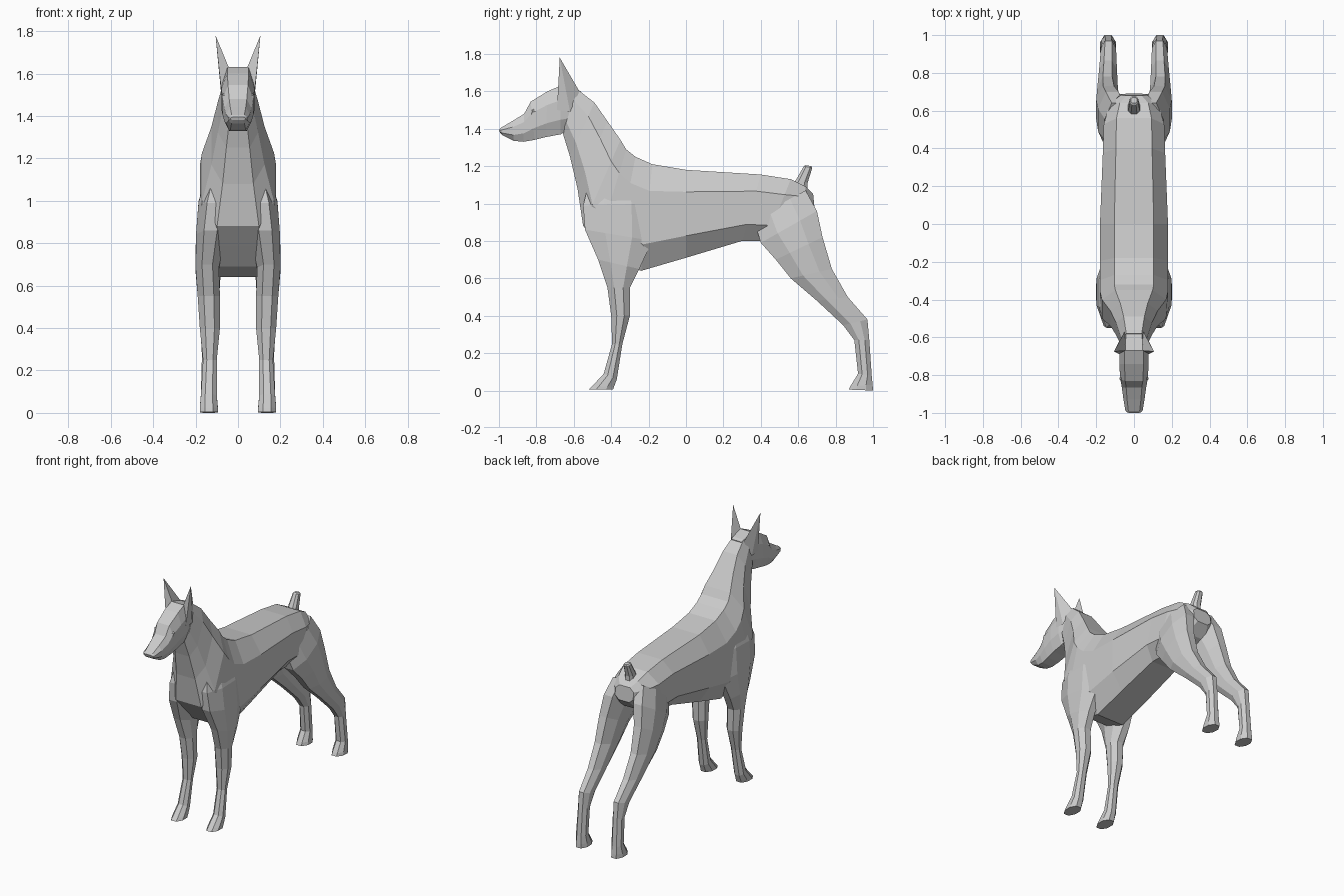
import bpy
import bmesh

default_cube = bpy.data.objects.get("Cube")
if default_cube:
    bpy.data.objects.remove(default_cube, do_unlink=True)

CENTI = 0.01  # all part sizes below are given in hundredths of a unit

# Single coat colour
coat = bpy.data.materials.new("coat_grey")
coat.use_nodes = True
coat_colour = (0.6, 0.6, 0.6, 1)
coat.diffuse_color = coat_colour
coat.node_tree.nodes["Principled BSDF"].inputs["Base Color"].default_value = coat_colour


def finish(name, mesh_builder, mirrored=False):
    """Turn a bmesh into a flat shaded object, optionally mirrored across the body."""
    bmesh.ops.recalc_face_normals(mesh_builder, faces=mesh_builder.faces)
    mesh = bpy.data.meshes.new(name)
    mesh_builder.to_mesh(mesh)
    mesh_builder.free()
    mesh.materials.append(coat)
    part = bpy.data.objects.new(name, mesh)
    bpy.context.collection.objects.link(part)
    if mirrored:
        part.modifiers.new("left_and_right", "MIRROR").use_axis[0] = True
    return part


def eight_sided(across, along):
    """Chamfered square; the two values set how wide its flat sides are."""
    return [(across, 1), (1, along), (1, -along), (across, -1),
            (-across, -1), (-1, -along), (-1, along), (-across, 1)]


def loft(name, sections, profile, mirrored=False):
    """Skin rings, each spanning two side-profile points and an inner and outer x."""
    builder = bmesh.new()
    rings = []
    for y_a, z_a, y_b, z_b, x_in, x_out in sections:
        ring = []
        for u, v in profile:
            blend = (1 + v) / 2
            x = x_in + (x_out - x_in) * (1 + u) / 2
            y = y_b + (y_a - y_b) * blend
            z = z_b + (z_a - z_b) * blend
            ring.append(builder.verts.new((x * CENTI, y * CENTI, z * CENTI)))
        rings.append(ring)
    count = len(profile)
    for first, second in zip(rings, rings[1:]):
        for i in range(count):
            j = (i + 1) % count
            builder.faces.new((first[i], first[j], second[j], second[i]))
    builder.faces.new(rings[0])
    builder.faces.new(rings[-1])
    return finish(name, builder, mirrored)


def centred(sections):
    """Expand a half width into a left and right extent."""
    return [(*points, -half, half) for *points, half in sections]


# Torso and neck: back-line point, belly-line point, half width
torso = [
    (68, 105, 69, 95, 7),
    (64, 109, 62, 88, 13),
    (56, 113, 43, 80, 16),
    (40, 115.5, 30, 80, 16.5),
    (0, 118, 0, 71, 18),
    (-18, 121, -24, 64, 18),
    (-27, 125, -38, 69, 18),
    (-32, 129, -47, 79, 18),
    (-35, 134, -55, 88, 17),
    (-42, 144, -58, 108, 12.5),
    (-49, 154, -62, 125, 9.5),
    (-58, 161, -66, 138, 7),
]
loft("torso_and_neck", centred(torso), eight_sided(0.58, 0.5))

# Head: crown point, jaw point, half width
head = [
    (-56, 160, -62, 140, 6),
    (-67, 163, -67, 137, 7.6),
    (-74, 160, -75, 135.5, 7.8),
    (-83, 154.5, -81, 134, 7.2),
    (-86.5, 148, -87, 133, 6.4),
    (-93, 144, -92, 133.5, 5.6),
    (-99, 140.5, -98, 136.5, 4.6),
    (-100, 139.5, -99.5, 138, 3.6),
]
loft("head", centred(head), eight_sided(0.65, 0.4))

# Tail stump: front point, back point, half width
tail = [
    (56, 108, 65, 107, 3.2),
    (59, 113, 65, 111, 3),
    (63, 120, 67.5, 119, 2.2),
    (64, 120.5, 67, 120, 1.5),
]
loft("tail", centred(tail), eight_sided(0.5, 0.5))

# Front leg: front point, back point, inner and outer x
front_leg = [
    (-52, 0.5, -39, 0.5, 9.5, 18),
    (-50, 2.5, -38.5, 2, 9.5, 18),
    (-44, 9, -37, 6, 10, 17.5),
    (-39.5, 25, -34, 25, 10, 16.5),
    (-40, 40, -30, 40, 8.5, 18),
    (-42, 55, -30, 55, 8.5, 19),
    (-47, 70, -25, 65, 9, 20),
    (-54, 86, -18, 80, 6, 19.8),
    (-55, 99, -18, 100, 4, 18.6),
    (-50, 119, -24, 118, 2, 13),
]
loft("front_leg", front_leg, eight_sided(0.45, 0.4), mirrored=True)

# Hind leg, running from paw through hock to hip
hind_leg = [
    (87, 0.5, 100, 0, 9.5, 18),
    (88, 2.5, 99.8, 3, 9.5, 18),
    (92, 9, 99.3, 8, 10, 17.5),
    (90, 27, 98, 27, 10, 17),
    (84, 35, 97, 38, 9.5, 17.5),
    (70, 48, 86.5, 50, 9, 18.5),
    (56, 60, 78, 65, 8.5, 19.5),
    (48, 70, 73, 82, 7, 20),
    (40, 79, 70, 96, 4, 19),
    (36, 92, 64, 107, 2, 15.5),
]
loft("hind_leg", hind_leg, eight_sided(0.45, 0.4), mirrored=True)


def spike(name, base, tip):
    """Pointed shape from a base outline to a tip, mirrored."""
    builder = bmesh.new()
    corners = [builder.verts.new([c * CENTI for c in point]) for point in base]
    top = builder.verts.new([c * CENTI for c in tip])
    builder.faces.new(corners)
    for start, end in zip(corners, corners[1:] + corners[:1]):
        builder.faces.new((start, end, top))
    return finish(name, builder, mirrored=True)


# Upright pointed ears
spike("ear", [(4, -67, 162), (7.7, -69, 150), (7.8, -62, 149), (5, -57, 160)],
      (10.6, -67.5, 178))

# Small brow ridge over each eye
spike("brow", [(5, -84, 150), (7, -83, 147), (7, -79, 149), (5.5, -80, 152)],
      (7.7, -82, 149.5))
